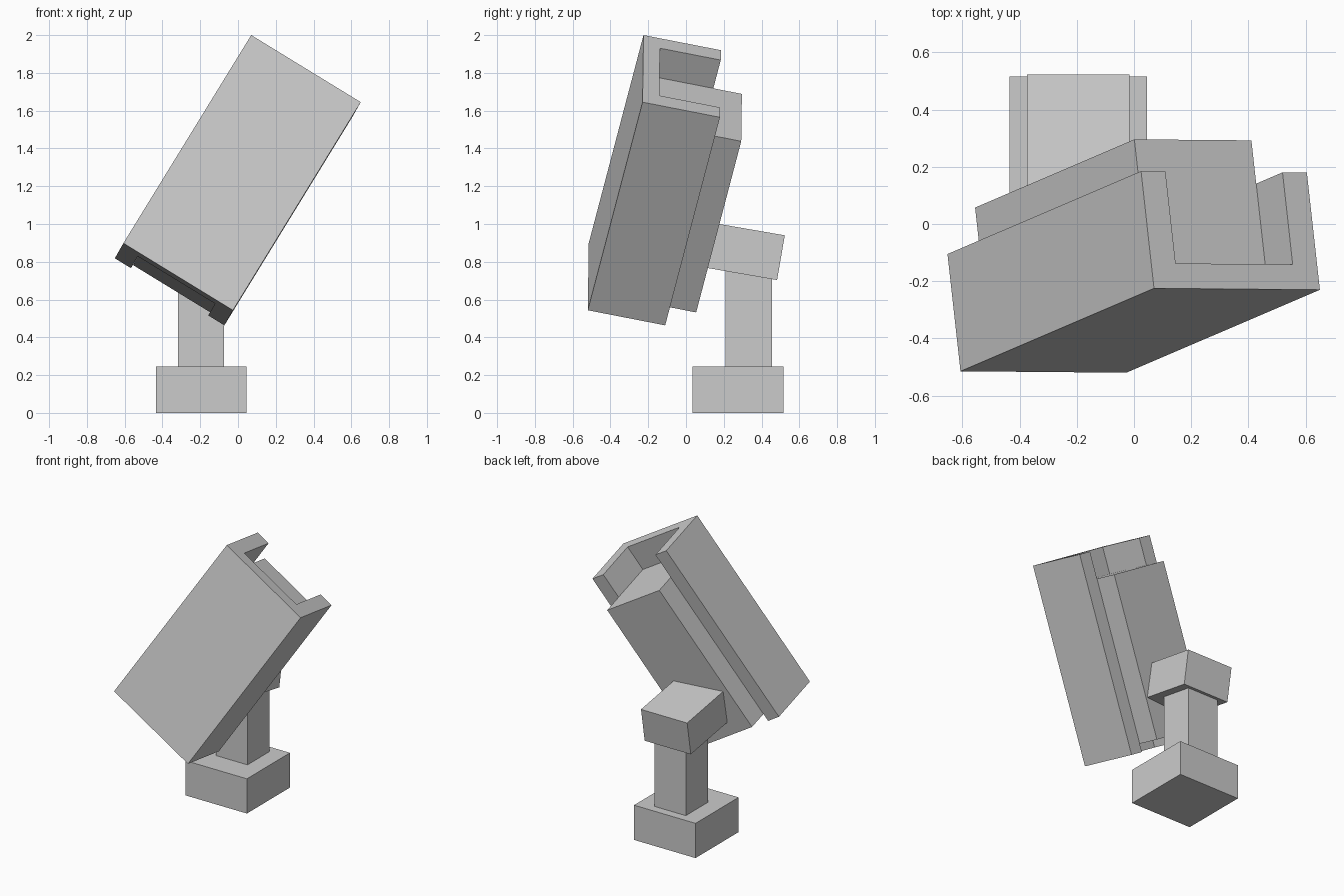
import bpy
import bmesh
from math import radians
from mathutils import Matrix, Vector

cube = bpy.data.objects.get("Cube")
if cube:
    bpy.data.objects.remove(cube, do_unlink=True)

# Single plain grey finish
grey = bpy.data.materials.new("plain grey")
grey.use_nodes = True
colour = (0.6, 0.6, 0.6, 1)
grey.diffuse_color = colour
grey.node_tree.nodes["Principled BSDF"].inputs["Base Color"].default_value = colour


def extrude_profile(name, profile, start, end, matrix=Matrix()):
    """Extrude an (x, y) outline along local z, then place it."""
    bm = bmesh.new()
    face = bm.faces.new([bm.verts.new((x, y, start)) for x, y in profile])
    result = bmesh.ops.extrude_face_region(bm, geom=[face])
    moved = [v for v in result["geom"] if isinstance(v, bmesh.types.BMVert)]
    bmesh.ops.translate(bm, verts=moved, vec=(0, 0, end - start))
    bmesh.ops.recalc_face_normals(bm, faces=bm.faces)
    mesh = bpy.data.meshes.new(name)
    bm.to_mesh(mesh)
    bm.free()
    mesh.materials.append(grey)
    obj = bpy.data.objects.new(name, mesh)
    obj.matrix_world = matrix
    bpy.context.collection.objects.link(obj)
    return obj


def rectangle(x0, x1, y0, y1):
    return [(x0, y0), (x1, y0), (x1, y1), (x0, y1)]


# Tilted frame of the panel: across, backwards and up its length
across = Vector((0.58, -0.005, -0.355)).normalized()
down = Vector((-0.68, -0.29, -1.10))
down = (down - across * down.dot(across)).normalized()
back = across.cross(down)
tilt = Matrix((across, back, -down)).transposed().to_4x4()
tilt.translation = (0.07, -0.225, 2.0)

# Channel-shaped housing, open at the back and both ends
width, depth, length, wall, front = 0.68, 0.42, 1.325, 0.1, 0.09
channel = [(0, 0), (width, 0), (width, depth), (width - wall, depth),
           (width - wall, front), (wall, front), (wall, depth), (0, depth)]
extrude_profile("panel_housing", channel, -length, 0, tilt)

# Block held between the housing walls
extrude_profile("inner_block", rectangle(wall, width - wall, front, 0.575),
                -1.27, -0.18, tilt)

# Stand: square foot, post and a tilted head reaching into the block
stand = Matrix.Translation((-0.195, 0.275, 0))
extrude_profile("stand_foot", rectangle(-0.24, 0.24, -0.24, 0.24), 0, 0.245, stand)
extrude_profile("stand_post", rectangle(-0.122, 0.122, -0.065, 0.18), 0.245, 0.8, stand)
head = Matrix.Translation((-0.195, 0.523, 0.94)) @ Matrix.Rotation(radians(-9.8), 4, "X")
extrude_profile("stand_head", rectangle(-0.18, 0.18, -0.5, 0), -0.24, 0, head)
